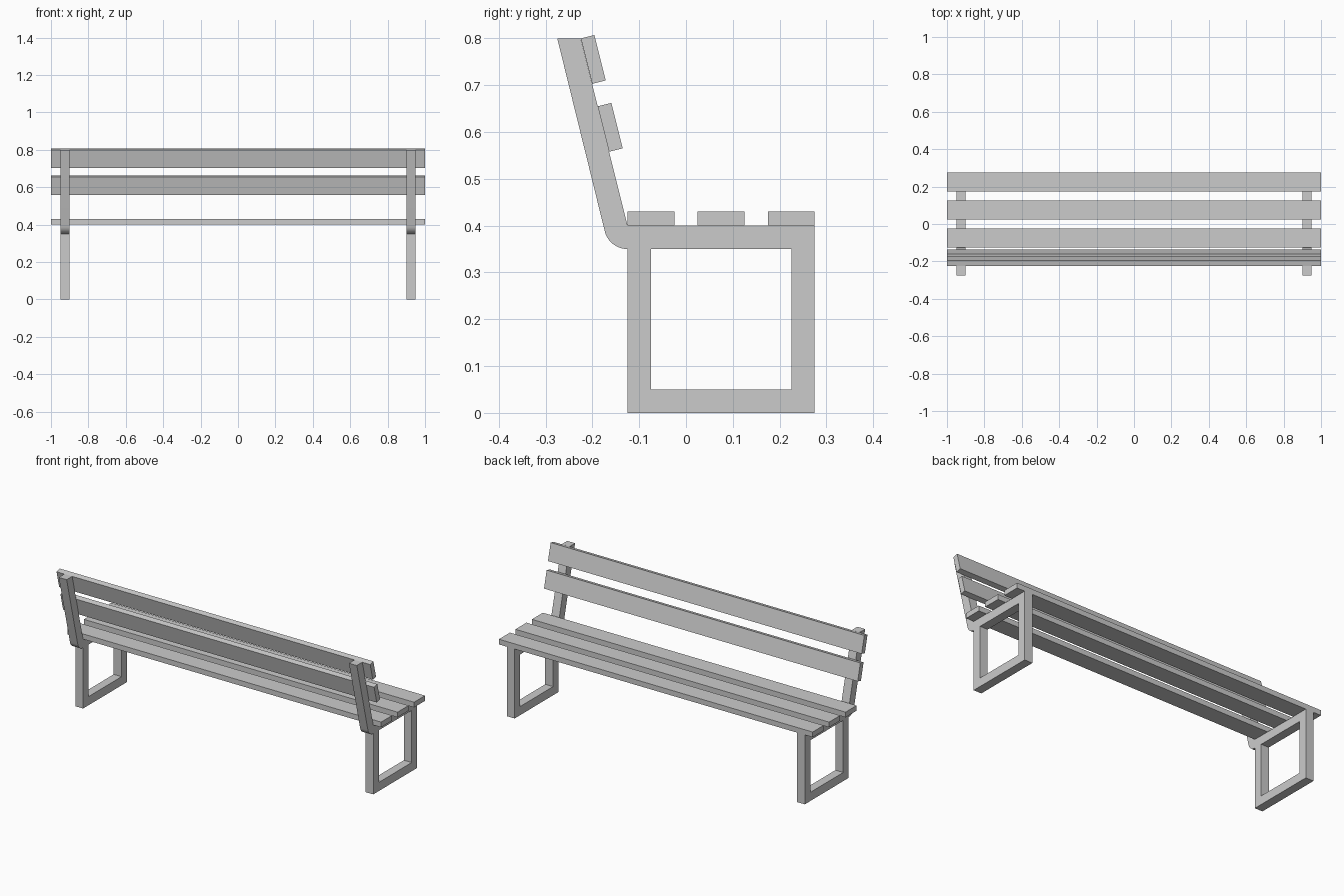
import bpy, math

if "Cube" in bpy.data.objects:
    bpy.data.objects.remove(bpy.data.objects["Cube"], do_unlink=True)

# Single grey finish
grey = bpy.data.materials.new("grey")
grey.use_nodes = True
colour = (0.6, 0.6, 0.6, 1)
grey.diffuse_color = colour
grey.node_tree.nodes["Principled BSDF"].inputs["Base Color"].default_value = colour

LEAN = math.atan(0.25)      # backward tilt of the backrest
SEAT, BAR = 0.4, 0.05       # frame height and bar thickness
REAR, FRONT = -0.125, 0.275


def slat(name, y, z, tilt=0):
    """Full-length plank centred at y, z."""
    bpy.ops.mesh.primitive_cube_add(size=1, location=(0, y, z), rotation=(tilt, 0, 0))
    ob = bpy.context.object
    ob.name = name
    ob.scale = (2, 0.1, 0.03) if not tilt else (2, 0.03, 0.1)
    bpy.ops.object.transform_apply(location=False, rotation=True, scale=True)
    ob.data.materials.append(grey)


def side_frame(name, x):
    """Closed leg loop with the backrest post, cut from one outline."""
    # Rounded heel joining the post to the seat bar
    heel = []
    for i in range(13):
        a = math.pi + LEAN + (math.pi / 2 - LEAN) * i / 12
        heel.append((REAR + BAR * math.cos(a), SEAT + BAR * math.sin(a)))
    outer = [(REAR, 0), (FRONT, 0), (FRONT, SEAT), (REAR, SEAT),
             (REAR - 0.1, 0.8), (REAR - 0.15, 0.8)] + heel
    y0, y1, z0, z1 = REAR + BAR, FRONT - BAR, BAR, SEAT - BAR
    inner = [(y0, z0), (y0, z1), (y1, z1), (y1, z0)]

    curve = bpy.data.curves.new(name, 'CURVE')
    curve.dimensions = '2D'
    curve.fill_mode = 'BOTH'
    curve.extrude = BAR / 2
    for loop in (outer, inner):
        spline = curve.splines.new('POLY')
        spline.points.add(len(loop) - 1)
        for point, (u, v) in zip(spline.points, loop):
            point.co = (u, v, 0, 1)
        spline.use_cyclic_u = True
        spline.use_smooth = False
    curve.materials.append(grey)

    ob = bpy.data.objects.new(name, curve)
    bpy.context.collection.objects.link(ob)
    ob.location.x = x
    ob.rotation_euler = (math.pi / 2, 0, math.pi / 2)
    bpy.ops.object.select_all(action='DESELECT')
    ob.select_set(True)
    bpy.context.view_layer.objects.active = ob
    bpy.ops.object.convert(target='MESH')
    # Weld the caps to the walls so only the heel shades smoothly
    bpy.ops.object.mode_set(mode='EDIT')
    bpy.ops.mesh.select_all(action='SELECT')
    bpy.ops.mesh.remove_doubles(threshold=0.0001)
    bpy.ops.mesh.normals_make_consistent(inside=False)
    bpy.ops.object.mode_set(mode='OBJECT')
    bpy.ops.object.shade_smooth_by_angle(angle=math.radians(12))


# Two side frames
side_frame("left_frame", 0.925)
side_frame("right_frame", -0.925)

# Seat planks
for i, part in enumerate(("rear", "middle", "front")):
    slat(part + "_seat_slat", REAR + 0.05 + 0.15 * i, SEAT + 0.015)

# Backrest planks lying against the tilted posts
slat("upper_back_slat", -0.198, 0.755, LEAN)
slat("lower_back_slat", -0.162, 0.610, LEAN)
